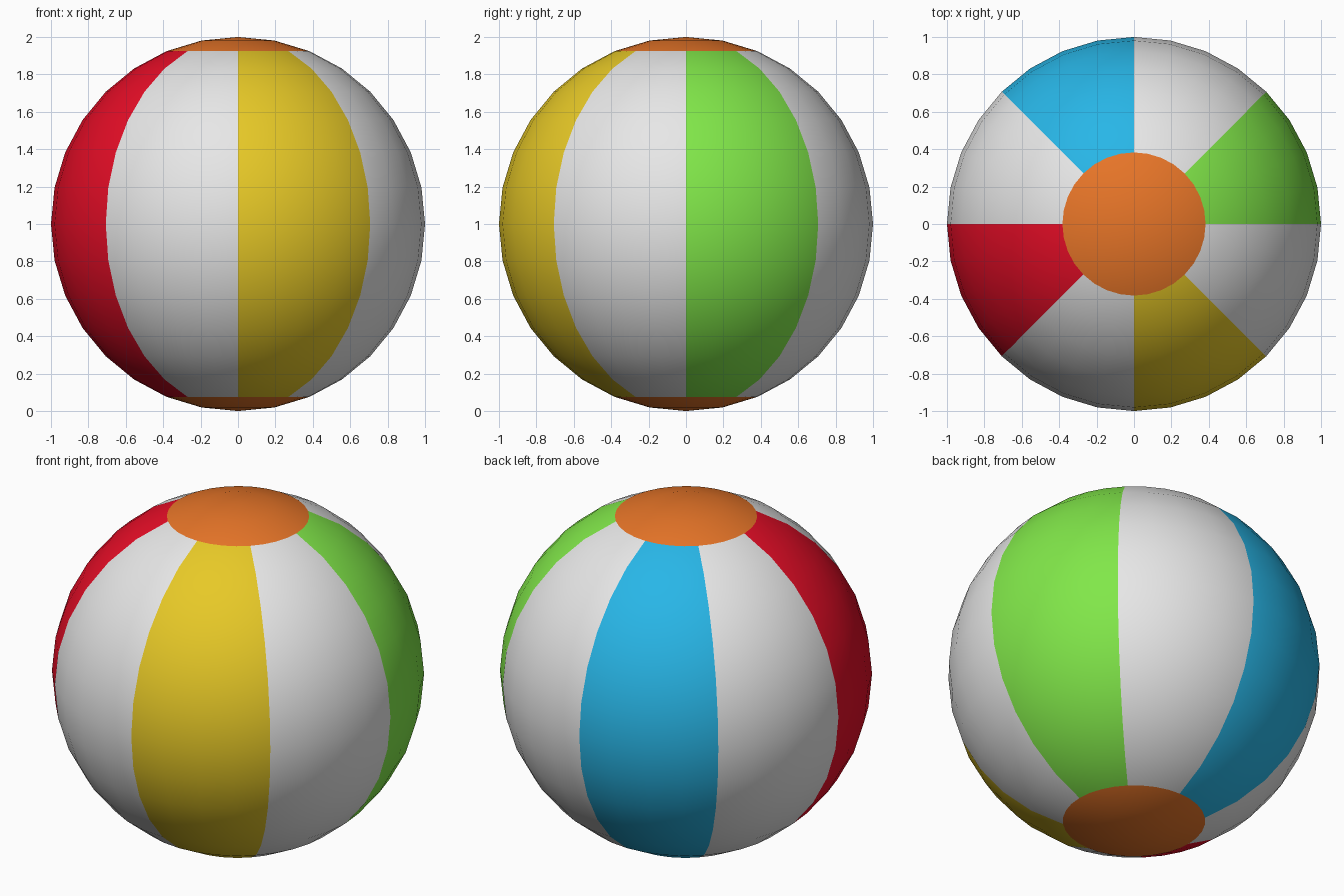
import bpy, bmesh, math

if "Cube" in bpy.data.objects:
    bpy.data.objects.remove(bpy.data.objects["Cube"])

COLOURS = [
    ("white", (0.80, 0.80, 0.80)),
    ("green", (0.22, 0.80, 0.067)),
    ("blue", (0.021, 0.468, 0.80)),
    ("red", (0.80, 0.004, 0.02)),
    ("yellow", (0.80, 0.584, 0.020)),
    ("orange", (0.80, 0.178, 0.021)),
]
WHITE, ORANGE = 0, 5
CAP_ANGLE = math.radians(22.5)   # end caps cover two rings at each pole

mesh = bpy.data.meshes.new("beach_ball")
ball = bpy.data.objects.new("beach_ball", mesh)
bpy.context.collection.objects.link(ball)
for name, rgb in COLOURS:
    mat = bpy.data.materials.new(name)
    mat.diffuse_color = (*rgb, 1.0)
    mat.use_nodes = True
    mat.node_tree.nodes["Principled BSDF"].inputs["Base Color"].default_value = mat.diffuse_color
    mesh.materials.append(mat)

# Ball: 32 segments by 16 rings, resting on the ground
bm = bmesh.new()
bmesh.ops.create_uvsphere(bm, u_segments=32, v_segments=16, radius=1.0)

# Eight panels: every other one coloured, with orange caps at both poles
for face in bm.faces:
    face.smooth = True
    c = face.calc_center_median()
    panel = int((math.atan2(c.y, c.x) % math.tau) / (math.tau / 8))
    if abs(c.z) > math.cos(CAP_ANGLE):
        face.material_index = ORANGE
    elif panel % 2 == 0:
        face.material_index = 1 + panel // 2
    else:
        face.material_index = WHITE

bmesh.ops.translate(bm, verts=bm.verts, vec=(0, 0, 1))
bm.to_mesh(mesh)
bm.free()
